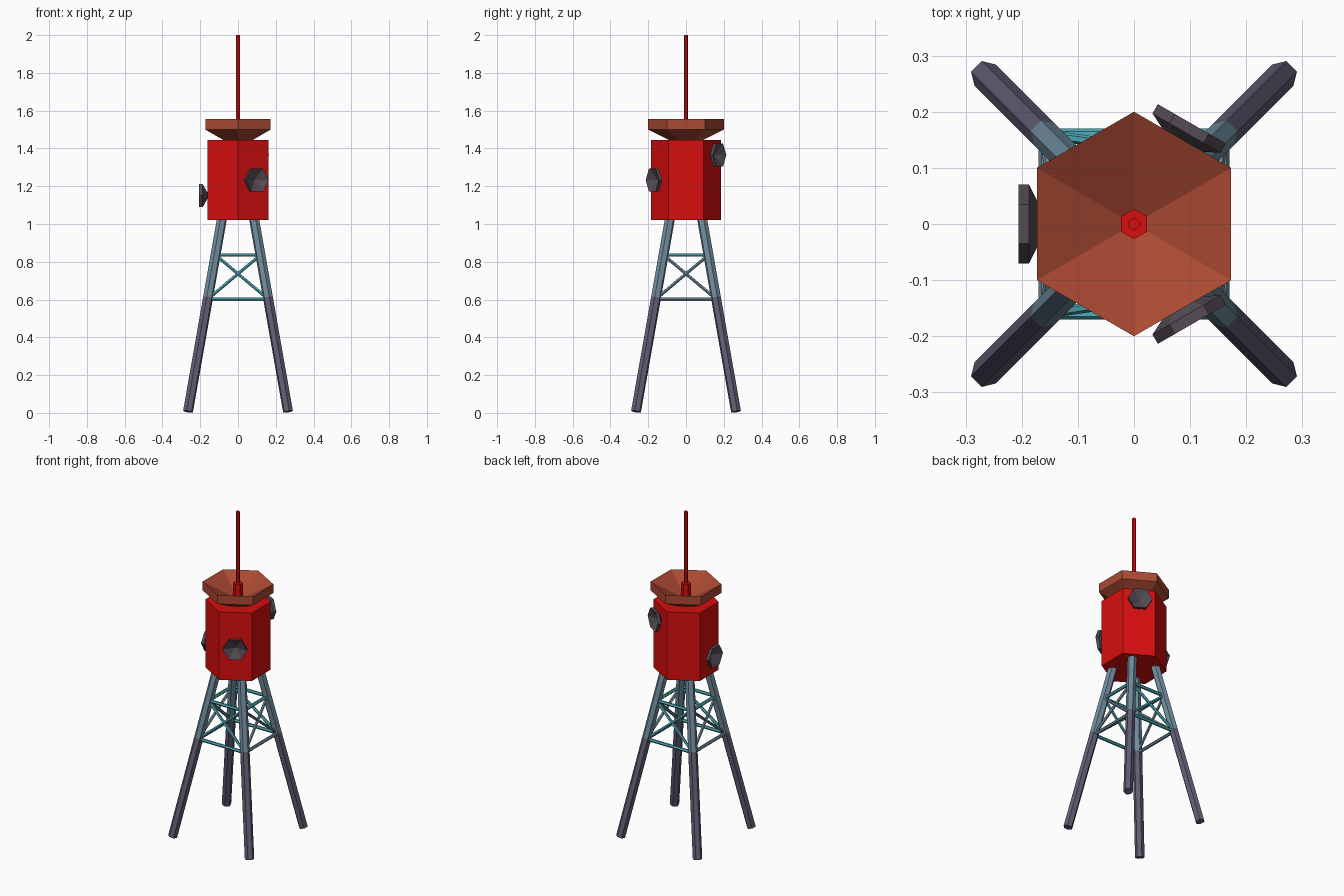
import bpy, bmesh, math
from mathutils import Vector

if "Cube" in bpy.data.objects:
    bpy.data.objects.remove(bpy.data.objects["Cube"])


def material(name, r, g, b):
    m = bpy.data.materials.new(name)
    lin = [((c / 255 + 0.055) / 1.055) ** 2.4 if c > 10 else c / 255 / 12.92 for c in (r, g, b)]
    m.diffuse_color = (*lin, 1)
    m.use_nodes = True
    m.node_tree.nodes["Principled BSDF"].inputs["Base Color"].default_value = m.diffuse_color
    return m


RED = material("bright red", 216, 14, 14)
RUST = material("rust brown", 170, 73, 50)
PURPLE = material("dark purple grey", 98, 94, 118)
SLATE = material("slate blue", 112, 140, 157)
TEAL = material("teal", 80, 172, 184)
CHARCOAL = material("charcoal", 84, 75, 84)


def hex_part(name, origin, axis, profile, mat):
    """Six-sided lathe: profile is (distance along axis, radius); radius 0 is a point."""
    origin, axis = Vector(origin), Vector(axis).normalized()
    up = Vector((0, 0, 1))
    u = Vector((0, 1, 0)) if abs(axis.z) > 0.999 else up.cross(axis).normalized()
    v = axis.cross(u)
    bm = bmesh.new()
    rings = []
    for t, r in profile:
        c = origin + axis * t
        if r == 0:
            rings.append([bm.verts.new(c)] * 6)
        else:
            rings.append([bm.verts.new(c + r * (u * math.cos(k * math.pi / 3) + v * math.sin(k * math.pi / 3)))
                          for k in range(6)])
    for a, b in zip(rings, rings[1:]):
        for k in range(6):
            n = (k + 1) % 6
            bm.faces.new(list(dict.fromkeys((a[k], a[n], b[n], b[k]))))
    for ring, (t, r) in ((rings[0], profile[0]), (rings[-1], profile[-1])):
        if r:
            bm.faces.new(ring)
    bmesh.ops.recalc_face_normals(bm, faces=bm.faces)
    me = bpy.data.meshes.new(name)
    bm.to_mesh(me)
    bm.free()
    me.materials.append(mat)
    ob = bpy.data.objects.new(name, me)
    bpy.context.collection.objects.link(ob)
    return ob


def bar(name, a, b, r, mat):
    d = Vector(b) - Vector(a)
    return hex_part(name, a, d, [(0, r), (d.length, r)], mat)


def dish(name, origin, axis, radius, mat):
    """Hollow dish; origin is the back edge of the rim."""
    s = radius / 0.2
    hex_part(name, origin, axis, [(-0.1 * s, 0), (0, radius), (0.055 * s, radius), (-0.045 * s, 0)], mat)


def leg_point(sx, sy, z):
    o = 0.266 - 0.176 * z
    return Vector((sx * o, sy * o, z))


# Legs, dark below and slate above
for sx in (-1, 1):
    for sy in (-1, 1):
        bar("lower_leg", leg_point(sx, sy, 0.0065), leg_point(sx, sy, 0.61), 0.027, PURPLE)
        bar("upper_leg", leg_point(sx, sy, 0.61), leg_point(sx, sy, 1.035), 0.027, SLATE)

# Cross bracing on all four sides
LOW, HIGH = 0.602, 0.836
corners = [(-1, -1), (1, -1), (1, 1), (-1, 1)]
for i in range(4):
    p, q = corners[i], corners[(i + 1) % 4]
    side = TEAL if i % 2 == 0 else SLATE
    bar("lower_crossbar", leg_point(*p, LOW), leg_point(*q, LOW), 0.01, side)
    bar("upper_crossbar", leg_point(*p, HIGH), leg_point(*q, HIGH), 0.01, TEAL)
    bar("diagonal_brace", leg_point(*p, LOW), leg_point(*q, HIGH), 0.009, side)
    bar("diagonal_brace", leg_point(*q, LOW), leg_point(*p, HIGH), 0.009, side)

# Cabin
bar("cabin", (0, 0, 1.022), (0, 0, 1.445), 0.185, RED)

# Roof dish and mast
dish("roof_dish", (0, 0, 1.5), (0, 0, 1), 0.2, RUST)
bar("mast_base", (0, 0, 1.42), (0, 0, 1.556), 0.027, RED)
bar("mast", (0, 0, 1.55), (0, 0, 2.0), 0.011, RED)

# Side dishes on three alternate cabin faces
for name, deg, z in (("left_dish", 180, 1.15), ("front_right_dish", -60, 1.232), ("back_right_dish", 60, 1.365)):
    a = math.radians(deg)
    n = Vector((math.cos(a), math.sin(a), 0))
    dish(name, n * 0.187 + Vector((0, 0, z)), n, 0.07, CHARCOAL)
